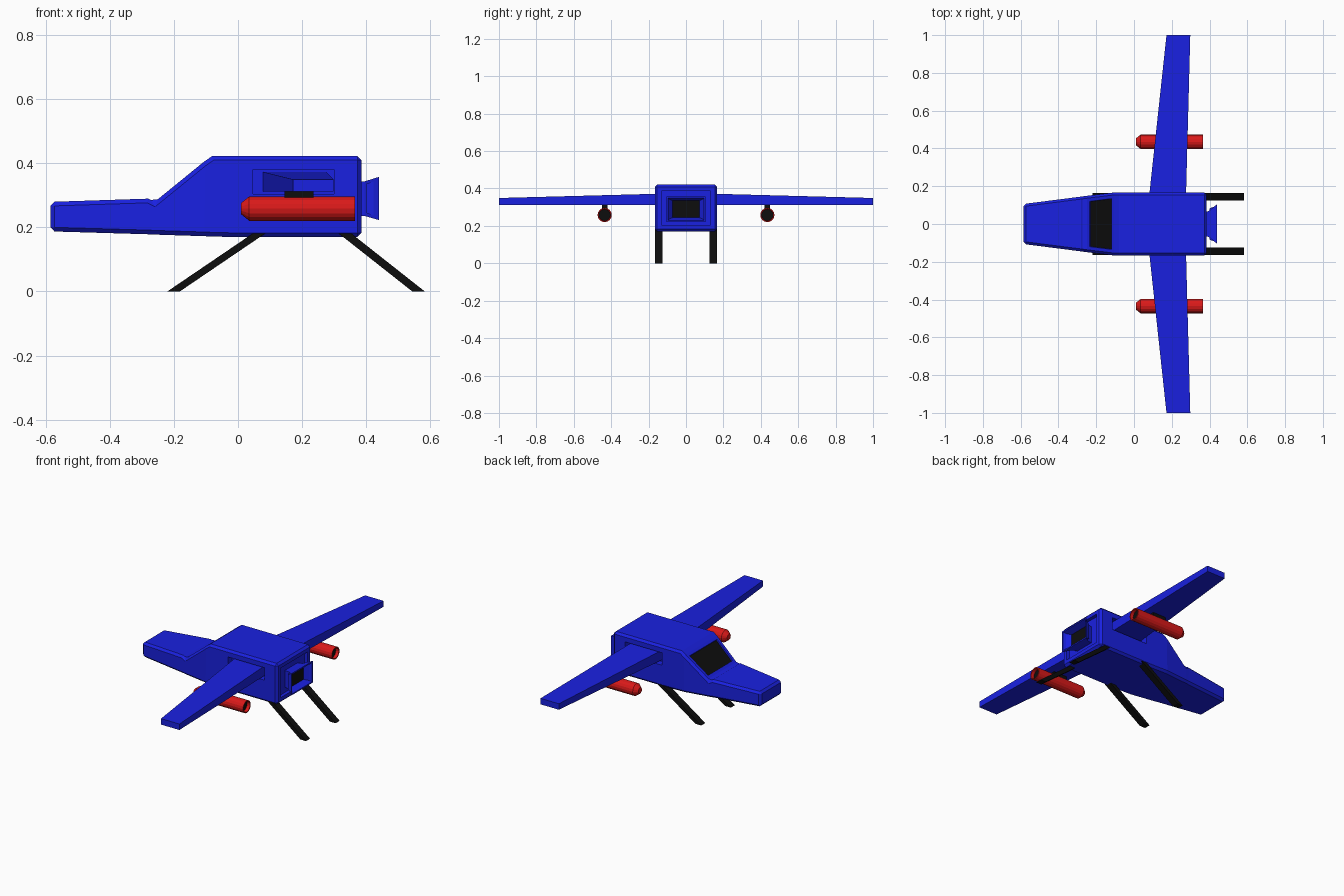
import bpy, bmesh
from math import sin, cos, pi, radians

if "Cube" in bpy.data.objects:
    bpy.data.objects.remove(bpy.data.objects["Cube"])


def material(name, color):
    m = bpy.data.materials.new(name)
    m.diffuse_color = (*color, 1)
    m.use_nodes = True
    m.node_tree.nodes["Principled BSDF"].inputs["Base Color"].default_value = m.diffuse_color
    return m


BLUE = material("blue", (0.01, 0.015, 0.75))
RED = material("red", (0.7, 0.01, 0.01))
BLACK = material("black", (0.004, 0.004, 0.004))


def loft(name, rings, mats, edit=None):
    """Bridge equal-length rings of points, cap both ends, then refine."""
    bm = bmesh.new()
    vr = [[bm.verts.new(p) for p in r] for r in rings]
    n = len(vr[0])
    for a, b in zip(vr, vr[1:]):
        for i in range(n):
            j = (i + 1) % n
            bm.faces.new((a[i], a[j], b[j], b[i]))
    bm.faces.new(vr[0])
    bm.faces.new(vr[-1])
    bmesh.ops.recalc_face_normals(bm, faces=bm.faces[:])
    if edit:
        edit(bm)
    me = bpy.data.meshes.new(name)
    bm.to_mesh(me)
    bm.free()
    for m in mats:
        me.materials.append(m)
    ob = bpy.data.objects.new(name, me)
    bpy.context.collection.objects.link(ob)
    return ob


def rect(x, w, z0, z1):
    return [(x, -w, z0), (x, w, z0), (x, w, z1), (x, -w, z1)]


def prism(name, profile, y0, y1, mat):
    return loft(name, [[(x, y, z) for x, z in profile] for y in (y0, y1)], [mat])


def box_profile(x0, x1, z0, z1):
    return [(x0, z0), (x1, z0), (x1, z1), (x0, z1)]


def recess(bm, face, rim, depth, taper=0.001, index=None):
    bmesh.ops.inset_individual(bm, faces=[face], thickness=rim, use_even_offset=True)
    bmesh.ops.inset_individual(bm, faces=[face], thickness=taper, depth=-depth, use_even_offset=True)
    if index is not None:
        face.material_index = index


def rear_face(bm):
    bm.normal_update()
    return max((f for f in bm.faces if f.normal.x > 0.95),
               key=lambda f: f.calc_center_median().x)


# Fuselage: chamfered hull, dark windscreen panel, sunken rear panel
def hull_details(bm):
    edges = [e for e in bm.edges if e.calc_face_angle(0) > radians(60)]
    bmesh.ops.bevel(bm, geom=edges, offset=0.013, segments=1, affect='EDGES')
    bm.normal_update()
    slope = max((f for f in bm.faces if f.normal.x < -0.3 and f.normal.z > 0.5),
                key=lambda f: f.calc_area())
    recess(bm, slope, 0.018, 0.008, index=1)
    recess(bm, rear_face(bm), 0.022, 0.02)


hull = loft("fuselage", [
    rect(-0.585, 0.106, 0.187, 0.279), rect(-0.28, 0.145, 0.178, 0.289),
    rect(-0.26, 0.148, 0.177, 0.279), rect(-0.105, 0.167, 0.172, 0.405),
    rect(-0.08, 0.167, 0.171, 0.422), rect(0.0, 0.167, 0.169, 0.422),
    rect(0.385, 0.167, 0.169, 0.422)], [BLUE, BLACK], hull_details)

# Exhaust nozzle: flared box with dark interior
loft("exhaust_nozzle", [
    rect(0.35, 0.06, 0.238, 0.34), rect(0.395, 0.068, 0.235, 0.343),
    rect(0.44, 0.105, 0.222, 0.357)], [BLUE, BLACK],
    lambda bm: recess(bm, rear_face(bm), 0.008, 0.04, 0.014, 1))

# Rocket outline: (x, radius)
ROCKET = [(0.01, 0.018), (0.035, 0.038), (0.365, 0.038)]
SIDES = 16

for side, s in (("left", -1), ("right", 1)):
    # Wing and the pocket it sits in
    loft(side + "_wing", [
        [(x, s * y, z) for x, z in p] for y, p in (
            (0.10, [(0.075, 0.312), (0.274, 0.312), (0.274, 0.373), (0.075, 0.373)]),
            (1.00, [(0.172, 0.312), (0.298, 0.312), (0.298, 0.349), (0.172, 0.349)]))],
        [BLUE])
    cutter = prism(side + "_wing_pocket_cutter", box_profile(0.047, 0.3, 0.303, 0.38),
                   s * 0.125, s * 0.2, BLUE)
    cutter.hide_render = True
    cutter.display_type = 'WIRE'
    mod = hull.modifiers.new(side + "_pocket", 'BOOLEAN')
    mod.operation = 'DIFFERENCE'
    mod.solver = 'EXACT'
    mod.object = cutter

    # Rocket and its pylon under the wing
    loft(side + "_rocket", [
        [(x, s * 0.435 + r * cos(2 * pi * i / SIDES), 0.258 + r * sin(2 * pi * i / SIDES))
         for i in range(SIDES)] for x, r in ROCKET], [RED, BLACK],
        lambda bm: recess(bm, rear_face(bm), 0.006, 0.02, index=1))
    prism(side + "_pylon", box_profile(0.145, 0.235, 0.285, 0.318),
          s * 0.42, s * 0.45, BLACK)

    # Slanted landing legs
    for end, x0, x1 in (("front", -0.22, 0.06), ("rear", 0.543, 0.302)):
        prism(f"{side}_{end}_leg", [(x0, 0), (x0 + 0.039, 0), (x1 + 0.039, 0.19), (x1, 0.19)],
              s * 0.125, s * 0.165, BLACK)
